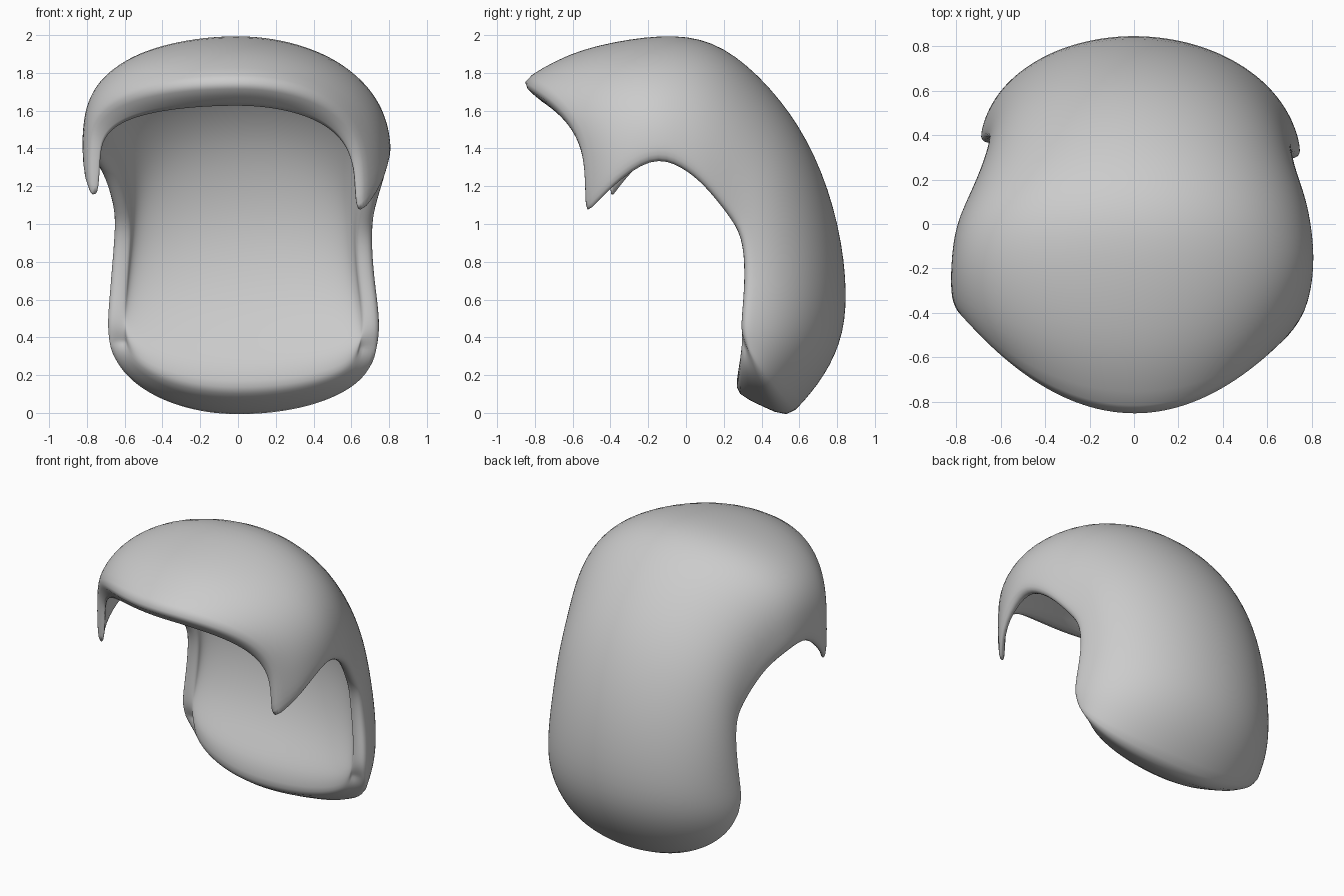
import bpy, bmesh
from math import sin, cos, pi

if "Cube" in bpy.data.objects:
    bpy.data.objects.remove(bpy.data.objects["Cube"])

# Rows run from the fringe, over the crown, to the nape:
# outer centre y,z | side edge y,z | half width right,left | inner centre y,z
# | y power, z power right, z power left
ROWS = [
    (-.885, 1.75, -.53, 1.04, .67, .79, -.72, 1.61, 2.0, .50, .33),
    (-.63, 1.91, -.40, 1.19, .785, .83, -.55, 1.70, 1.6, .75, .52),
    (-.30, 1.985, -.18, 1.36, .82, .83, -.28, 1.80, 1.2, .80, .60),
    (.02, 2.01, -.02, 1.30, .805, .81, .00, 1.82, 1.0, .84, .62),
    (.26, 1.91, .10, 1.20, .78, .73, .18, 1.74, 1.0, .85, .66),
    (.51, 1.66, .22, 1.05, .73, .67, .38, 1.51, 1.0, .85, .70),
    (.69, 1.37, .30, .93, .71, .65, .48, 1.24, 1.0, .85, .70),
    (.815, 1.00, .31, .73, .72, .67, .52, .93, 1.0, .90, .80),
    (.86, .62, .30, .58, .745, .685, .46, .60, 1.0, .90, .90),
    (.825, .36, .29, .46, .755, .695, .35, .38, 1.0, .90, 1.0),
    (.70, .14, .30, .40, .745, .69, .27, .24, 1.0, .90, 1.05),
    (.54, -.03, .32, .35, .73, .68, .265, .10, 1.0, .88, 1.05),
]
# Left side edge offset (y, z): the left lock sits higher, the nape edge further back
LEFT = {0: (.13, .08), 1: (.06, .02), 2: (.0, .03), 3: (.02, .05), 4: (.05, .06)}
N = 24


def row_loop(i, row):
    """Closed cross-section: outer arch left to right, inner arch back."""
    cy, cz, ey, ez, wr, wl, iy, iz, py, pr, pl = row
    outer, inner = [], []
    for j in range(N + 1):
        a = -pi / 2 + pi * j / N
        s, c = sin(a), max(cos(a), 0)
        w = wr if s > 0 else wl
        dy, dz = LEFT.get(i, (.07, .03)) if s < 0 else (0, 0)
        fy, fz = c ** py, c ** (pr if s > 0 else pl)
        y1, z1 = ey + dy, ez + dz
        outer.append((w * s, y1 + (cy - y1) * fy, z1 + (cz - z1) * fz))
        t = .06 if i < 2 else .09
        g = fy if i < 2 else c ** .8      # flatter inside at the nape
        inner.append(((w - t) * s, y1 + (iy - y1) * g, z1 + (iz - z1) * fz))
    return outer + inner[::-1]


# Hair shell
bm = bmesh.new()
loops = [[bm.verts.new(p) for p in row_loop(i, r)] for i, r in enumerate(ROWS)]
M = len(loops[0])
for a, b in zip(loops, loops[1:]):
    for j in range(M):
        k = (j + 1) % M
        bm.faces.new((a[j], a[k], b[k], b[j]))

# Fringe and nape end strips
for lp in (loops[0], loops[-1]):
    for j in range(N):
        bm.faces.new((lp[j], lp[j + 1], lp[M - 2 - j], lp[M - 1 - j]))
bmesh.ops.recalc_face_normals(bm, faces=bm.faces)

# Slightly firm rims at the fringe and the nape
crease = bm.edges.layers.float.new("crease_edge")
for lp in (loops[0], loops[-1]):
    for j in range(M):
        e = bm.edges.get((lp[j], lp[(j + 1) % M]))
        if e:
            e[crease] = .35

for f in bm.faces:
    f.smooth = True
mesh = bpy.data.meshes.new("hair")
bm.to_mesh(mesh)
bm.free()
hair = bpy.data.objects.new("hair", mesh)
bpy.context.collection.objects.link(hair)
sub = hair.modifiers.new("smooth", 'SUBSURF')
sub.levels = sub.render_levels = 2
